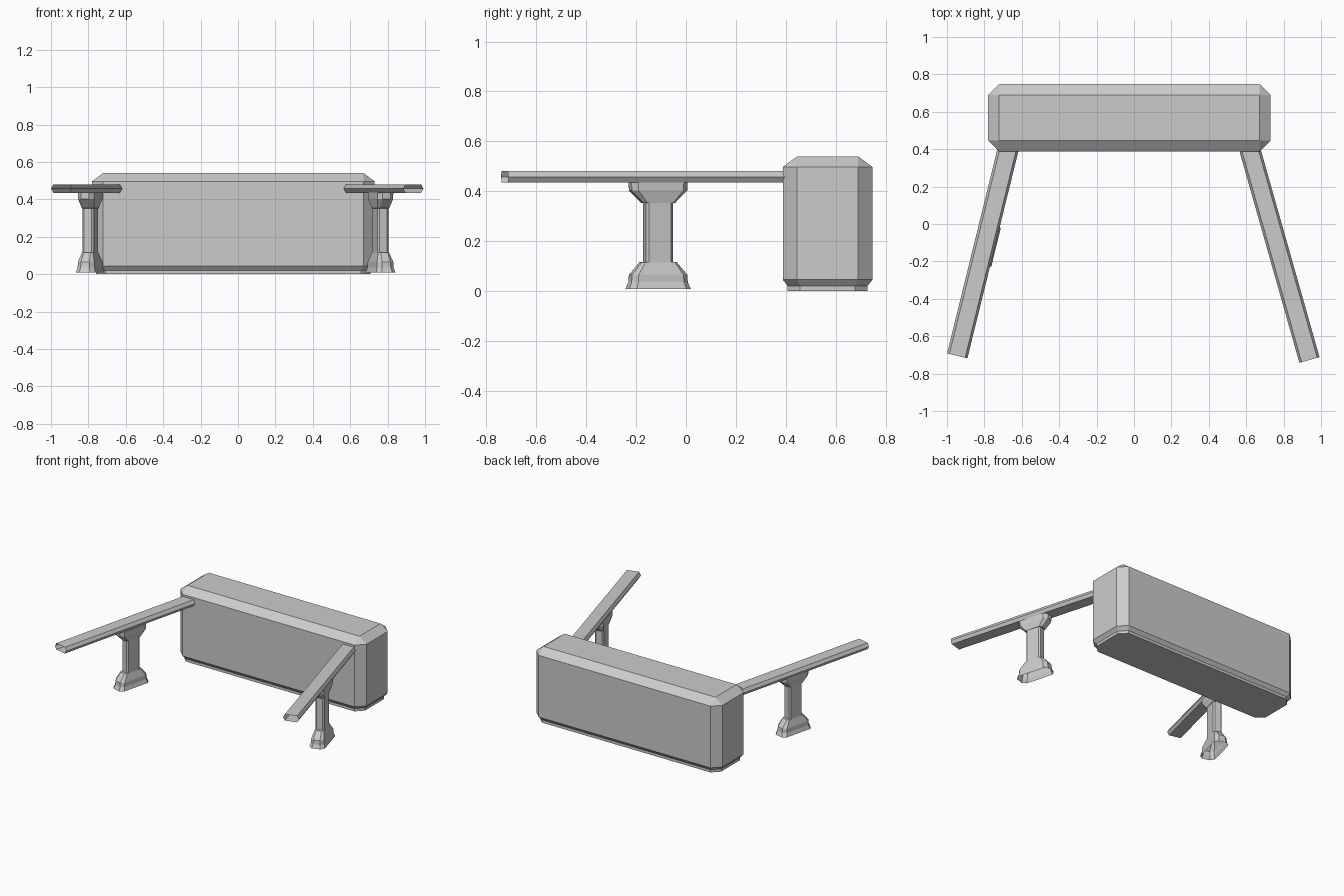
import bpy, bmesh, math
from mathutils import Matrix, Vector

if "Cube" in bpy.data.objects:
    bpy.data.objects.remove(bpy.data.objects["Cube"])


def octagon(hx, hy, c, z):
    """Rectangle outline with cut corners; c = 0 gives a plain rectangle."""
    return [Vector(p) for p in (
        (hx, -hy + c, z), (hx, hy - c, z), (hx - c, hy, z), (-hx + c, hy, z),
        (-hx, hy - c, z), (-hx, -hy + c, z), (-hx + c, -hy, z), (hx - c, -hy, z))]


def loft(name, rings, matrix, cap_start=True, cap_end=True):
    bm = bmesh.new()
    loops = [[bm.verts.new(p) for p in ring] for ring in rings]
    n = len(rings[0])
    for a, b in zip(loops, loops[1:]):
        for i in range(n):
            j = (i + 1) % n
            bm.faces.new((a[i], a[j], b[j], b[i]))
    if cap_start:
        bm.faces.new(loops[0][::-1])
    if cap_end:
        bm.faces.new(loops[-1])
    bmesh.ops.remove_doubles(bm, verts=bm.verts, dist=0.0005)
    bmesh.ops.recalc_face_normals(bm, faces=bm.faces)
    mesh = bpy.data.meshes.new(name)
    bm.to_mesh(mesh)
    bm.free()
    obj = bpy.data.objects.new(name, mesh)
    obj.matrix_world = matrix
    bpy.context.collection.objects.link(obj)
    return obj


# main block: recessed plinth, cut corners, sloped top
loft("main_block", [
    octagon(0.733, 0.16, 0.05, 0.0),
    octagon(0.733, 0.16, 0.05, 0.02),
    octagon(0.755, 0.18, 0.058, 0.045),
    octagon(0.755, 0.18, 0.058, 0.497),
    octagon(0.697, 0.122, 0.0, 0.54),
], Matrix.Translation((-0.025, 0.568, 0)))

# each side: front end of rail, back end of rail, leg position
sides = {
    "left": ((-0.945, -0.705), (-0.673, 0.40), (-0.79, -0.112)),
    "right": ((0.938, -0.727), (0.619, 0.40), (0.762, -0.112)),
}

# rail cross-section (sideways, height): flat hexagon
rail_profile = [(-0.056, 0.457), (-0.043, 0.435), (0.043, 0.435),
                (0.056, 0.457), (0.043, 0.481), (-0.043, 0.481)]

# leg levels: half width, half length, corner cut, height
leg_levels = [
    (0.054, 0.128, 0.024, 0.008),
    (0.046, 0.117, 0.022, 0.035),
    (0.045, 0.115, 0.022, 0.065),
    (0.031, 0.073, 0.012, 0.115),
    (0.031, 0.056, 0.010, 0.116),
    (0.031, 0.056, 0.010, 0.352),
    (0.033, 0.065, 0.012, 0.353),
    (0.044, 0.115, 0.022, 0.402),
    (0.044, 0.117, 0.022, 0.437),
]

for side, (front, back, foot) in sides.items():
    d = Vector(back) - Vector(front)
    turn = Matrix.Rotation(math.atan2(-d.x, d.y), 4, 'Z')
    # hollow-ended rail
    loft(side + "_rail",
         [[Vector((x, y, z)) for x, z in rail_profile] for y in (0, d.length)],
         Matrix.Translation((*front, 0)) @ turn, False, False)
    # pedestal leg, open underneath
    loft(side + "_leg", [octagon(*level) for level in leg_levels],
         Matrix.Translation((*foot, 0)) @ turn, False, True)
